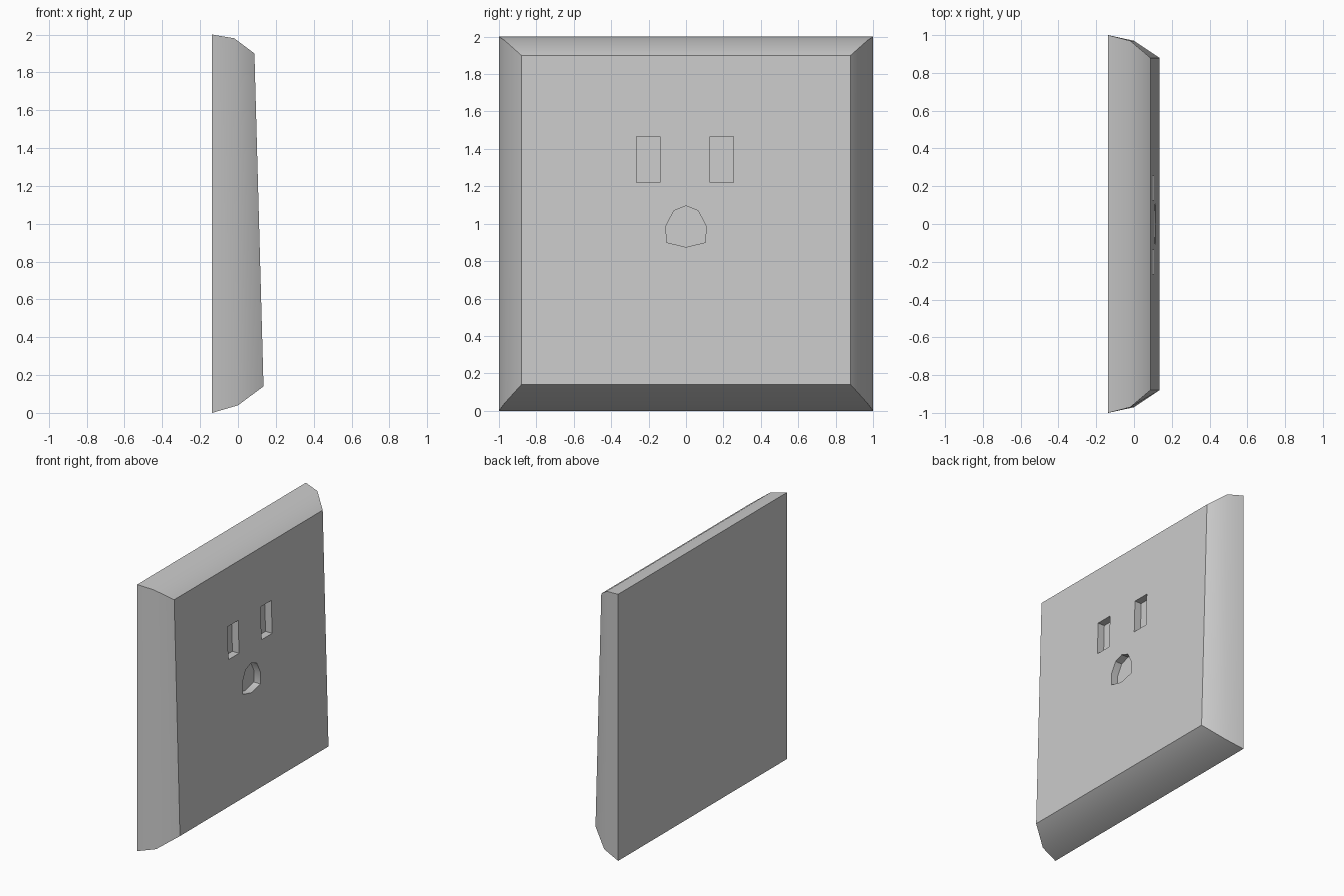
import bpy, bmesh, math

cube = bpy.data.objects.get("Cube")
if cube:
    bpy.data.objects.remove(cube, do_unlink=True)

grey = bpy.data.materials.new("light_grey")
grey.use_nodes = True
colour = (0.6, 0.6, 0.6, 1.0)
grey.diffuse_color = colour
grey.node_tree.nodes["Principled BSDF"].inputs["Base Color"].default_value = colour


def loft(name, rings):
    """Skin equal-length rings of points and cap both ends."""
    bm = bmesh.new()
    loops = [[bm.verts.new(p) for p in ring] for ring in rings]
    for a, b in zip(loops, loops[1:]):
        for i in range(len(a)):
            j = (i + 1) % len(a)
            bm.faces.new((a[i], a[j], b[j], b[i]))
    bm.faces.new(loops[0])
    bm.faces.new(loops[-1])
    bmesh.ops.recalc_face_normals(bm, faces=bm.faces)
    mesh = bpy.data.meshes.new(name)
    bm.to_mesh(mesh)
    bm.free()
    mesh.materials.append(grey)
    obj = bpy.data.objects.new(name, mesh)
    bpy.context.collection.objects.link(obj)
    return obj


def ring(half, z_low, z_high, x_low, x_high):
    return [(x_low, -half, z_low), (x_low, half, z_low),
            (x_high, half, z_high), (x_high, -half, z_high)]


# Wall plate: flat back, rounded shoulder, face leaning out at the bottom
plate = loft("wall_plate", [
    ring(1.0, 0.0, 2.0, -0.137, -0.137),
    ring(0.97, 0.04, 1.98, 0.0, -0.02),
    ring(0.88, 0.14, 1.9, 0.135, 0.087),
])


def face_x(z):
    return 0.135 + (z - 0.14) * (0.087 - 0.135) / 1.76


def recess(name, outline, depth=0.055):
    """Sink an outline (y, z) into the sloping face."""
    cutter = loft(name, [[(face_x(z) + dx, y, z) for y, z in outline]
                         for dx in (-depth, 0.1)])
    cutter.hide_render = True
    mod = plate.modifiers.new(name, "BOOLEAN")
    mod.operation = "DIFFERENCE"
    mod.solver = "EXACT"
    mod.object = cutter
    bpy.context.view_layer.objects.active = plate
    bpy.ops.object.modifier_apply(modifier=mod.name)
    bpy.data.objects.remove(cutter, do_unlink=True)


# Two upright blade slots
for side, y in (("right", -0.201), ("left", 0.191)):
    recess(side + "_slot", [(y - 0.063, 1.22), (y + 0.063, 1.22),
                            (y + 0.063, 1.465), (y - 0.063, 1.465)])

# Rounded ground hole, mirrored about its middle
half = [(0.103, 0.9), (0.108, 0.985), (0.065, 1.07)]
recess("ground_hole", [(0, 0.875)] + half + [(0, 1.095)]
       + [(-y, z) for y, z in reversed(half)])

# Smooth shoulder, crisp rim and holes
bpy.ops.object.select_all(action="DESELECT")
plate.select_set(True)
bpy.context.view_layer.objects.active = plate
bpy.ops.object.shade_smooth_by_angle(angle=math.radians(32))
